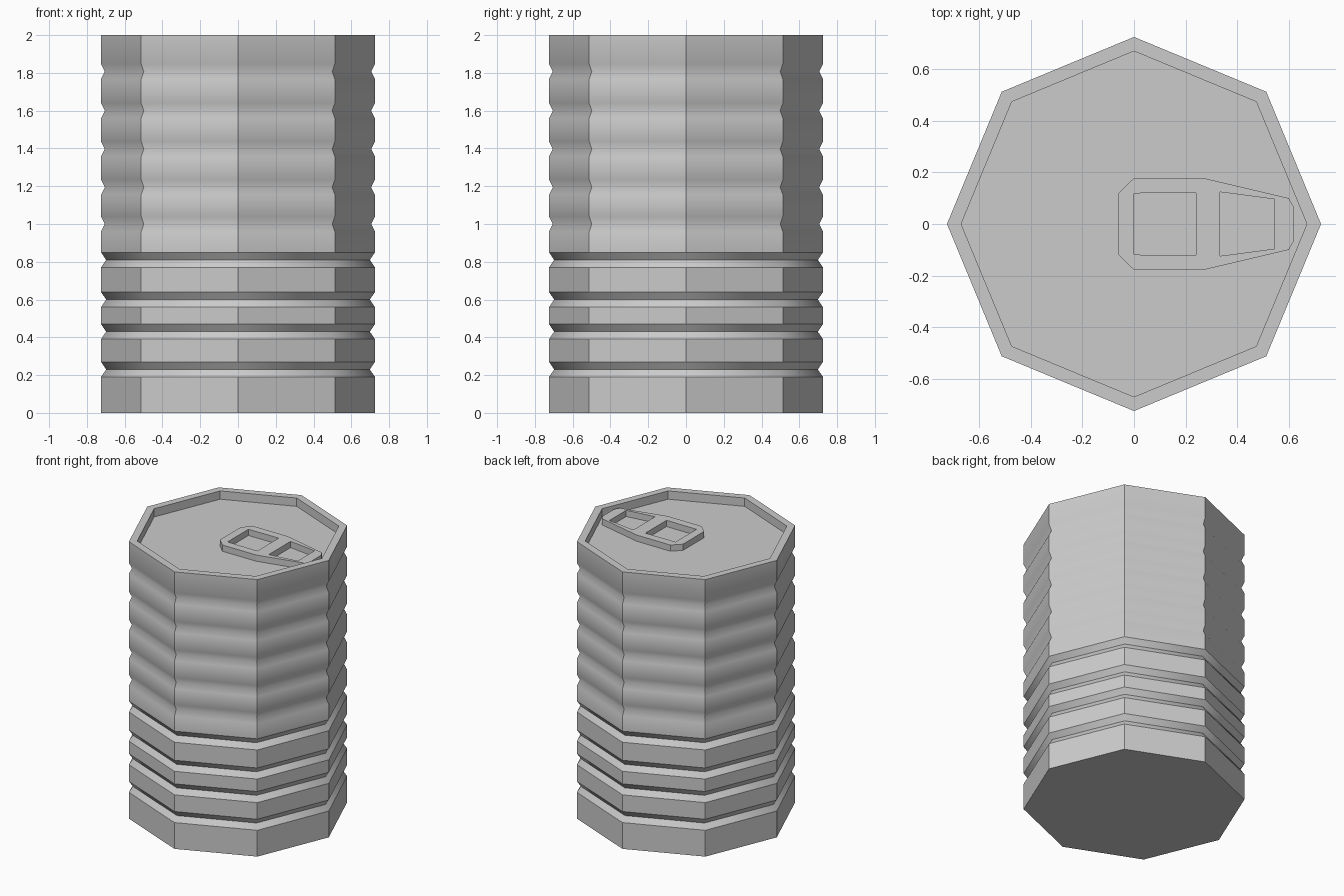
import bpy, bmesh
from math import cos, sin, pi

if "Cube" in bpy.data.objects:
    bpy.data.objects.remove(bpy.data.objects["Cube"])

R = 0.725      # outer radius, octagon corners on the axes
FLOOR = 1.94   # height of the recessed lid

# Profile of the can wall: sharp grooves below, soft ripples above
profile = [(R, 0.0)]
for z in (0.23, 0.43, 0.60, 0.81):
    profile += [(R, z - 0.04), (R - 0.027, z), (R, z + 0.04)]
soft_start = len(profile) - 1
for z in (1.0, 1.195, 1.397, 1.60, 1.807):
    profile += [(R, z - 0.04), (R - 0.02, z), (R, z + 0.04)]
profile.append((R, 2.0))
rim_start = len(profile) - 1
profile += [(0.67, 2.0), (0.67, FLOOR)]

# Can body: eight-sided lathe
bm = bmesh.new()
rings = [[bm.verts.new((r * cos(i * pi / 4), r * sin(i * pi / 4), z)) for i in range(8)]
         for r, z in profile]
for k in range(len(rings) - 1):
    low, high = rings[k], rings[k + 1]
    groove = k < soft_start and abs(profile[k][0] - profile[k + 1][0]) > 0.001
    for i in range(8):
        j = (i + 1) % 8
        f = bm.faces.new((low[i], low[j], high[j], high[i]))
        f.smooth = groove or soft_start <= k < rim_start
        bm.edges.get((low[i], high[i])).smooth = groove
        # only ripple loops blend vertically
        bm.edges.get((low[i], low[j])).smooth = soft_start < k < rim_start
        bm.edges.get((high[i], high[j])).smooth = False
bm.faces.new(rings[0][::-1])
bm.faces.new(rings[-1])
for k in range(soft_start + 1, rim_start):
    for i in range(8):
        bm.edges.get((rings[k][i], rings[k][(i + 1) % 8])).smooth = True
mesh = bpy.data.meshes.new("can_body")
bm.to_mesh(mesh)
bm.free()
bpy.context.collection.objects.link(bpy.data.objects.new("can_body", mesh))

# Pull tab: mirrored outline with two openings, extruded
curve = bpy.data.curves.new("pull_tab", 'CURVE')
curve.dimensions = '2D'
curve.fill_mode = 'BOTH'
curve.extrude = 0.0225
outlines = [
    [(-0.06, 0.12), (0.0, 0.178), (0.27, 0.178), (0.60, 0.10), (0.62, 0.065)],
    [(0.0, 0.119), (0.24, 0.121)],
    [(0.333, 0.124), (0.545, 0.096)],
]
for half in outlines:
    pts = half + [(x, -y) for x, y in reversed(half)]
    s = curve.splines.new('POLY')
    s.points.add(len(pts) - 1)
    for p, (x, y) in zip(s.points, pts):
        p.co = (x, y, 0, 1)
    s.use_cyclic_u = True
tab = bpy.data.objects.new("pull_tab", curve)
tab.location.z = FLOOR + 0.0225
bpy.context.collection.objects.link(tab)
bpy.context.view_layer.objects.active = tab
tab.select_set(True)
bpy.ops.object.convert(target='MESH')
bpy.ops.object.shade_flat()
